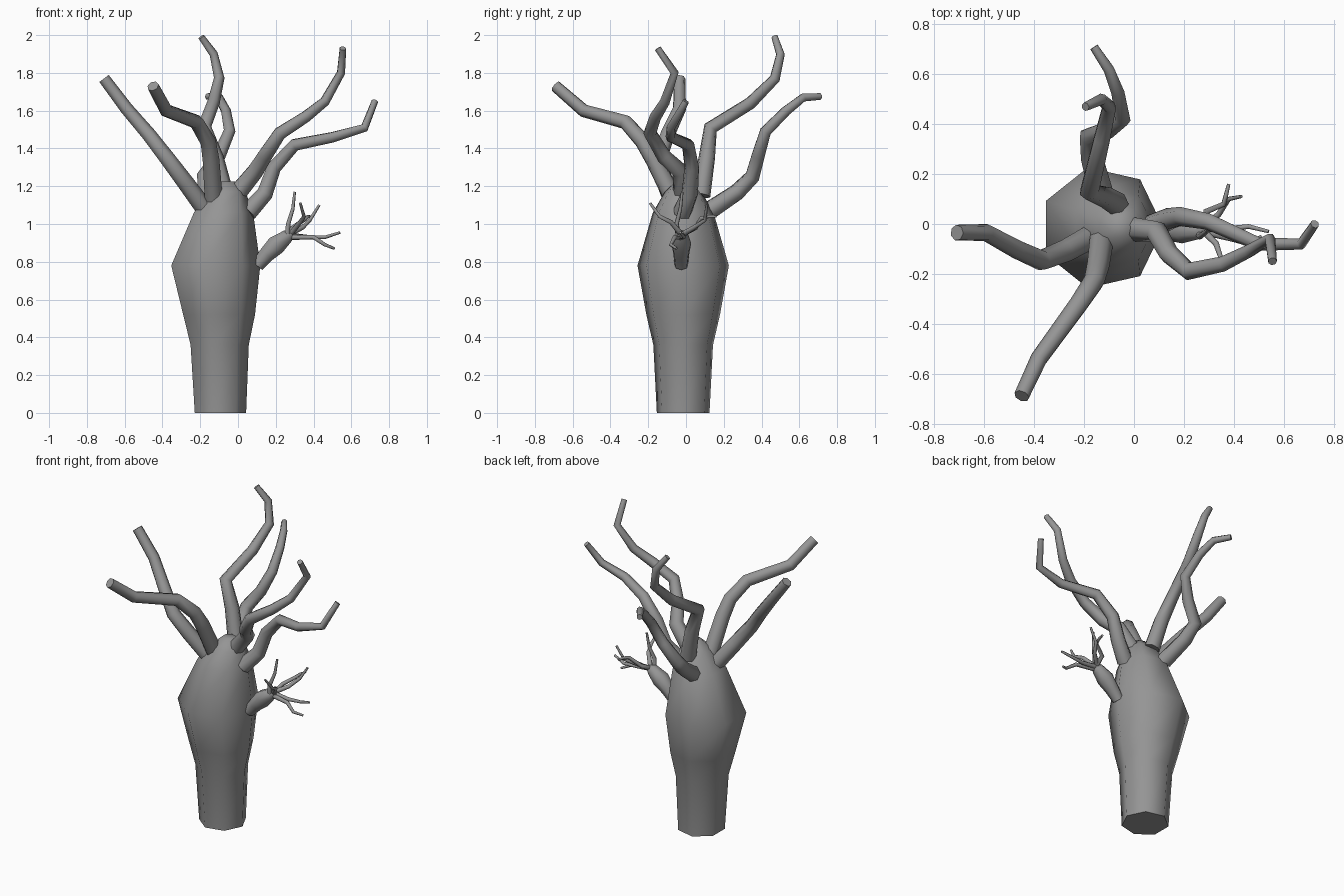
import bpy, bmesh, math
from mathutils import Vector

cube = bpy.data.objects.get("Cube")
if cube:
    bpy.data.objects.remove(cube)

bark = bpy.data.materials.new("grey_bark")
bark.use_nodes = True
colour = (0.3, 0.3, 0.3, 1)
bark.diffuse_color = colour
bark.node_tree.nodes["Principled BSDF"].inputs["Base Color"].default_value = colour

SIDES = 7


def loft(name, points, radii, level=False):
    """Skin seven-sided rings along a path and cap both ends."""
    pts = [Vector(p) for p in points]
    bm = bmesh.new()
    rings = []
    tangent, u = Vector((0, 0, 1)), Vector((1, 0, 0))
    for i, p in enumerate(pts):
        if not level:
            ahead = (pts[min(i + 1, len(pts) - 1)] - p).normalized()
            behind = (p - pts[max(i - 1, 0)]).normalized()
            new = (ahead + behind).normalized()
            u = tangent.rotation_difference(new) @ u
            tangent = new
        v = tangent.cross(u)
        angles = [math.tau * k / SIDES for k in range(SIDES)]
        rings.append([bm.verts.new(p + radii[i] * (math.cos(a) * u + math.sin(a) * v))
                      for a in angles])
    for low, high in zip(rings, rings[1:]):
        for k in range(SIDES):
            n = (k + 1) % SIDES
            bm.faces.new((low[k], low[n], high[n], high[k]))
    bm.faces.new(rings[0][::-1])
    bm.faces.new(rings[-1])
    mesh = bpy.data.meshes.new(name)
    bm.to_mesh(mesh)
    bm.free()
    mesh.materials.append(bark)
    obj = bpy.data.objects.new(name, mesh)
    bpy.context.collection.objects.link(obj)
    bpy.ops.object.select_all(action="DESELECT")
    obj.select_set(True)
    bpy.context.view_layer.objects.active = obj
    bpy.ops.object.shade_smooth_by_angle(angle=math.radians(55))


def tapered(name, points, base, tip):
    n = len(points) - 1
    loft(name, points, [base + (tip - base) * i / n for i in range(n + 1)])


# Swollen trunk: centre x, height, radius
profile = [(-0.1, 0, 0.143), (-0.105, 0.36, 0.162), (-0.11, 0.52, 0.2),
           (-0.13, 0.78, 0.248), (-0.085, 1.06, 0.165), (-0.06, 1.17, 0.1),
           (-0.055, 1.225, 0.04)]
loft("trunk", [(x, -0.015, z) for x, z, r in profile], [r for x, z, r in profile], True)

# Main branches, base to tip
branches = {
    "right_branch": [(-.17, -.05, 1.07), (-.28, -.11, 1.22), (-.37, -.145, 1.34),
                     (-.47, -.1, 1.47), (-.59, -.035, 1.61), (-.71, -.035, 1.77)],
    "front_branch": [(-.13, -.06, 1.12), (-.145, -.17, 1.34), (-.16, -.23, 1.44),
                     (-.22, -.32, 1.54), (-.38, -.54, 1.6), (-.45, -.69, 1.73)],
    "back_upper_branch": [(-.07, .08, 1.15), (-.12, .11, 1.35), (-.18, .13, 1.51),
                          (-.13, .34, 1.64), (-.1, .47, 1.77), (-.13, .5, 1.9),
                          (-.195, .47, 1.99)],
    "back_lower_branch": [(-.13, .12, 1.07), (-.17, .27, 1.17), (-.18, .35, 1.25),
                          (-.1, .38, 1.36), (-.045, .42, 1.49), (-.065, .53, 1.6),
                          (-.1, .62, 1.67), (-.16, .71, 1.675)],
    "left_upper_branch": [(0, -.02, 1.17), (.09, -.03, 1.28), (.14, -.12, 1.36),
                          (.22, -.19, 1.48), (.36, -.16, 1.57), (.46, -.11, 1.65),
                          (.545, -.06, 1.8), (.555, -.15, 1.93)],
    "left_lower_branch": [(.05, -.02, 1.06), (.14, .02, 1.16), (.19, .03, 1.3),
                          (.3, .01, 1.42), (.5, -.08, 1.46), (.67, -.08, 1.51),
                          (.725, 0, 1.65)],
}
for name, path in branches.items():
    thick_tip = name in ("right_branch", "front_branch")
    tapered(name, path, 0.05, 0.032 if thick_tip else 0.018)

# Small swollen side shoot
loft("side_shoot", [(.1, -.025, .78), (.15, -.025, .84), (.2, -.025, .89),
                    (.26, -.025, .935), (.3, -.025, .95)],
     [.036, .044, .054, .038, .012])

# Thin twigs on the side shoot
twigs = [
    [(.26, -.04, .93), (.265, -.05, 1), (.29, -.03, 1.08), (.3, -.02, 1.17)],
    [(.28, -.03, .95), (.33, -.08, 1.01), (.35, -.14, 1.04), (.33, -.19, 1.11)],
    [(.28, -.01, .95), (.29, .05, .98), (.36, .08, 1.03), (.37, .12, 1.04), (.38, .16, 1.04)],
    [(.28, -.02, .94), (.38, -.02, .93), (.46, -.01, .93), (.54, -.03, .955)],
    [(.28, -.03, .93), (.4, -.06, .93), (.46, -.08, .89), (.51, -.05, .87)],
    [(.28, -.01, .95), (.34, .04, .98), (.38, .1, 1.02), (.43, .11, 1.1)],
]
for i, path in enumerate(twigs, 1):
    tapered(f"twig_{i}", path, 0.015, 0.007)
